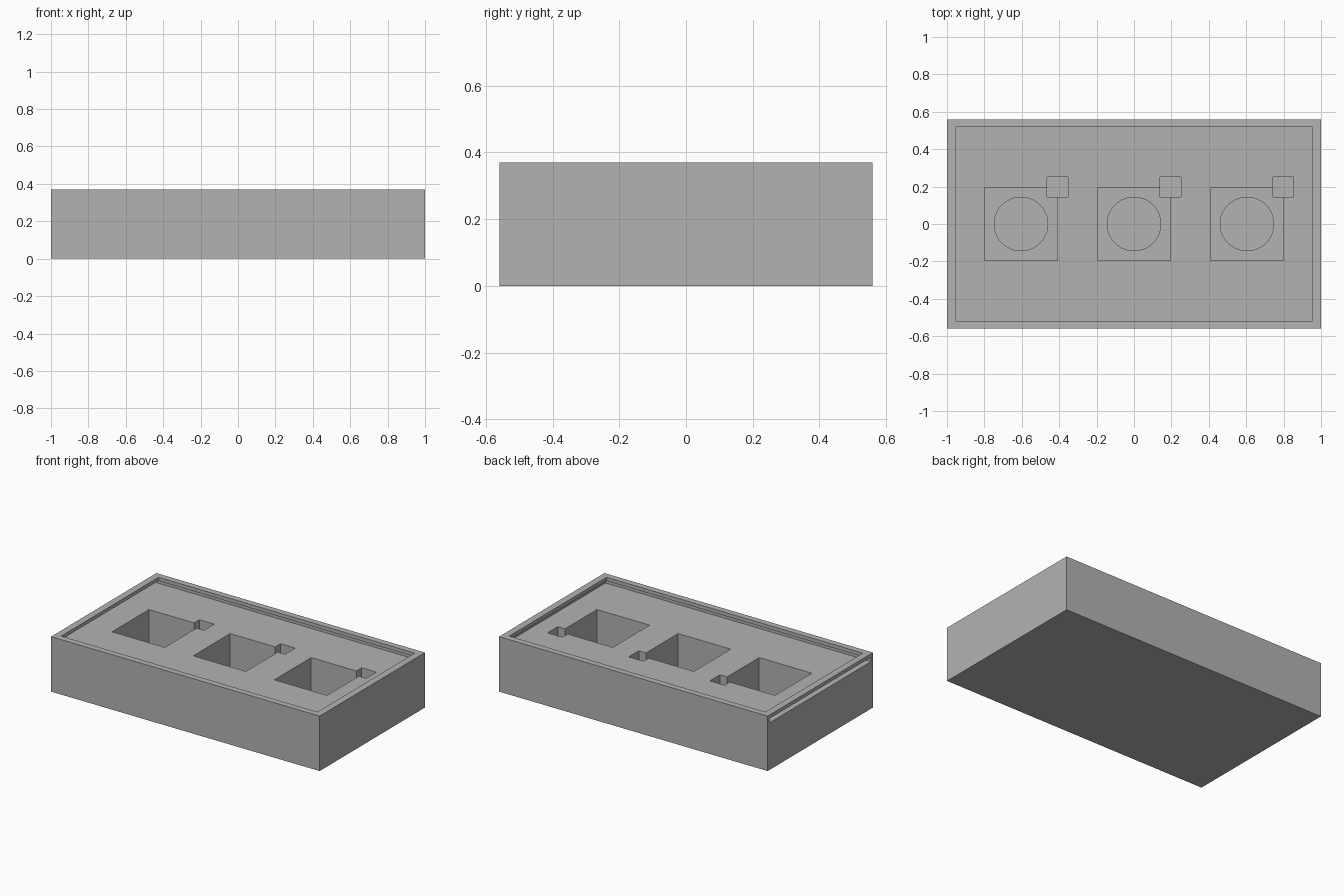
import bpy
import bmesh
from mathutils import Matrix, Vector

cube = bpy.data.objects.get("Cube")
if cube:
    bpy.data.objects.remove(cube, do_unlink=True)

HEIGHT = 0.37
DECK = 0.317        # surface the wells are sunk into
SLOT_TOP = 0.346    # underside of the overhanging lip
WELL_FLOOR = 0.09
POCKET_FLOOR = 0.045
MID_SLOT = 0.33

grey = bpy.data.materials.new("plain grey")
grey.use_nodes = True
grey.diffuse_color = (0.45, 0.45, 0.45, 1)
grey.node_tree.nodes["Principled BSDF"].inputs["Base Color"].default_value = grey.diffuse_color


def add_object(name, bm):
    mesh = bpy.data.meshes.new(name)
    bm.to_mesh(mesh)
    bm.free()
    obj = bpy.data.objects.new(name, mesh)
    bpy.context.collection.objects.link(obj)
    mesh.materials.append(grey)
    return obj


def box(name, low, high):
    low, high = Vector(low), Vector(high)
    bm = bmesh.new()
    bmesh.ops.create_cube(bm, size=1, matrix=Matrix.Translation((low + high) / 2)
                          @ Matrix.Diagonal((*(high - low), 1)))
    return add_object(name, bm)


def cylinder(name, x, y, radius, bottom, top):
    bm = bmesh.new()
    bmesh.ops.create_cone(bm, cap_ends=True, segments=64, radius1=radius, radius2=radius,
                          depth=top - bottom,
                          matrix=Matrix.Translation((x, y, (bottom + top) / 2)))
    return add_object(name, bm)


def cut(body, cutter):
    cutter.hide_render = True
    mod = body.modifiers.new(cutter.name, "BOOLEAN")
    mod.operation = "DIFFERENCE"
    mod.solver = "EXACT"
    mod.object = cutter
    bpy.context.view_layer.objects.active = body
    bpy.ops.object.modifier_apply(modifier=mod.name)
    bpy.data.objects.remove(cutter, do_unlink=True)


# Solid block
body = box("tray_body", (-1, -0.56, 0), (1, 0.56, HEIGHT))

# Sliding lid slot, open at one end, and the opening inside the lip
cut(body, box("lid_slot", (-1.1, -0.54, DECK), (0.977, 0.54, SLOT_TOP)))
cut(body, box("lip_opening", (-0.954, -0.518, MID_SLOT), (0.954, 0.518, HEIGHT + 0.1)))

# Three square wells, each with a round pocket and a corner notch
for x in (-0.604, 0, 0.604):
    cut(body, box("well", (x - 0.196, -0.196, WELL_FLOOR), (x + 0.196, 0.196, MID_SLOT)))
    cut(body, cylinder("round_pocket", x, 0, 0.143, POCKET_FLOOR, WELL_FLOOR + 0.05))
    cut(body, box("corner_notch", (x + 0.14, 0.144, POCKET_FLOOR), (x + 0.25, 0.252, MID_SLOT)))

# Smooth only the round pocket walls
bpy.ops.object.select_all(action="DESELECT")
body.select_set(True)
bpy.context.view_layer.objects.active = body
bpy.ops.object.shade_smooth_by_angle()
